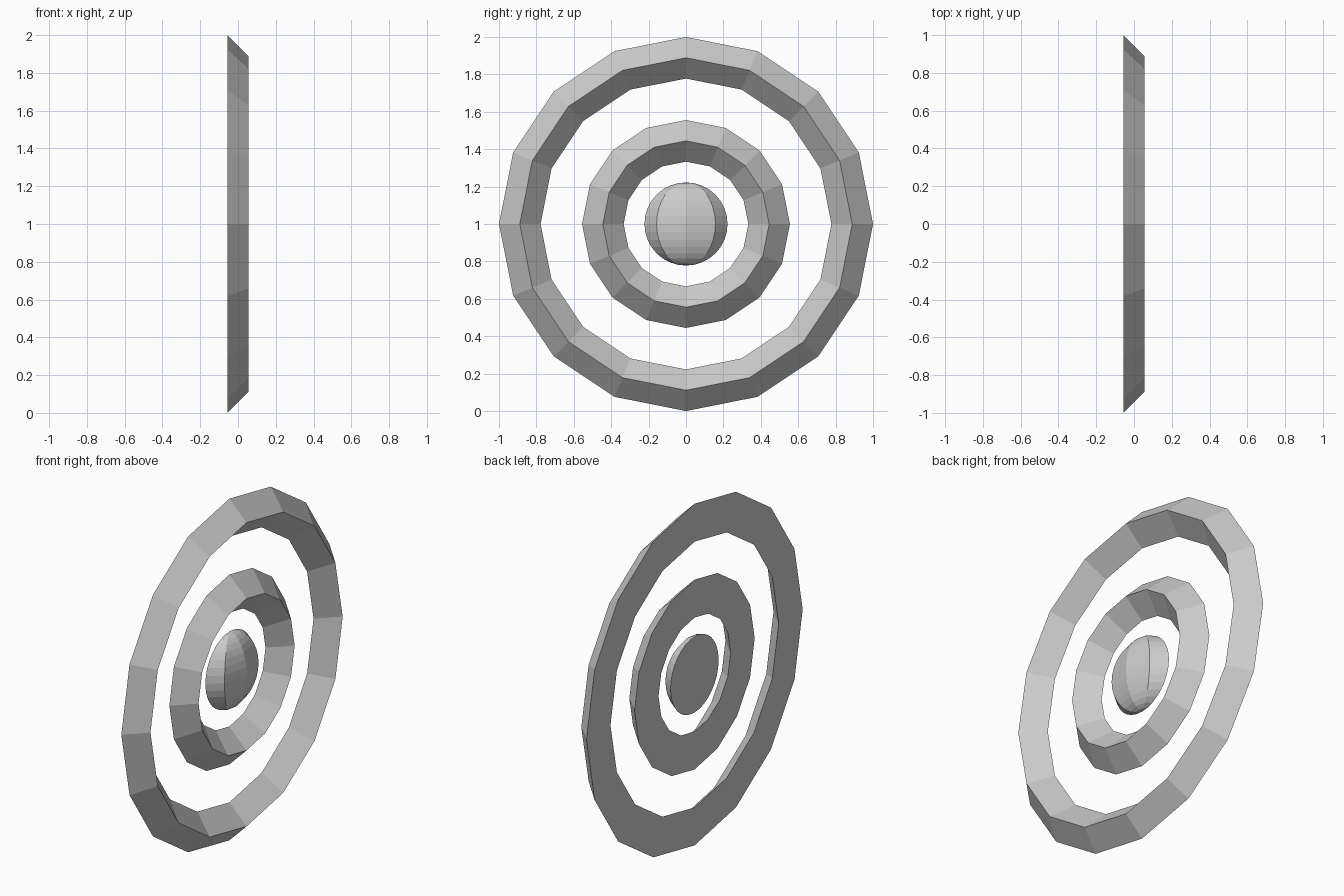
import bpy, bmesh
from math import sin, cos, pi

if "Cube" in bpy.data.objects:
    bpy.data.objects.remove(bpy.data.objects["Cube"])

U = 1 / 9          # design unit
BACK = -U / 2      # flat back plane
CZ = 1.0           # height of the common axis


def make(name, verts, faces):
    me = bpy.data.meshes.new(name)
    me.from_pydata(verts, [], faces)
    ob = bpy.data.objects.new(name, me)
    bpy.context.collection.objects.link(ob)
    bm = bmesh.new()
    bm.from_mesh(me)
    bmesh.ops.remove_doubles(bm, verts=bm.verts, dist=1e-5)
    bmesh.ops.recalc_face_normals(bm, faces=bm.faces)
    bm.to_mesh(me)
    bm.free()
    return ob


def ring(name, radius, n=16):
    # triangular section swept around the x axis
    prof = [(BACK, radius), (-BACK, radius - U), (BACK, radius - 2 * U)]
    verts = [(x, r * sin(2 * pi * i / n), CZ + r * cos(2 * pi * i / n))
             for i in range(n) for x, r in prof]
    faces = [(3 * i + k, 3 * i + (k + 1) % 3,
              3 * ((i + 1) % n) + (k + 1) % 3, 3 * ((i + 1) % n) + k)
             for i in range(n) for k in range(3)]
    make(name, verts, faces)


ring("outer_ring", 9 * U)
ring("inner_ring", 5 * U)

# centre boss: half of a flattened sphere with upright poles
bpy.ops.mesh.primitive_uv_sphere_add(segments=8, ring_count=16, radius=2 * U,
                                     location=(BACK, 0, CZ))
boss = bpy.context.object
boss.name = "centre_boss"
bm = bmesh.new()
bm.from_mesh(boss.data)
bmesh.ops.scale(bm, vec=(0.5, 1, 1), verts=bm.verts)
cut = bmesh.ops.bisect_plane(bm, geom=bm.verts[:] + bm.edges[:] + bm.faces[:],
                             plane_co=(0, 0, 0), plane_no=(1, 0, 0),
                             clear_inner=True, dist=1e-5)
bmesh.ops.holes_fill(bm, edges=[e for e in bm.edges if e.is_boundary])
bmesh.ops.recalc_face_normals(bm, faces=bm.faces)
bm.to_mesh(boss.data)
bm.free()
